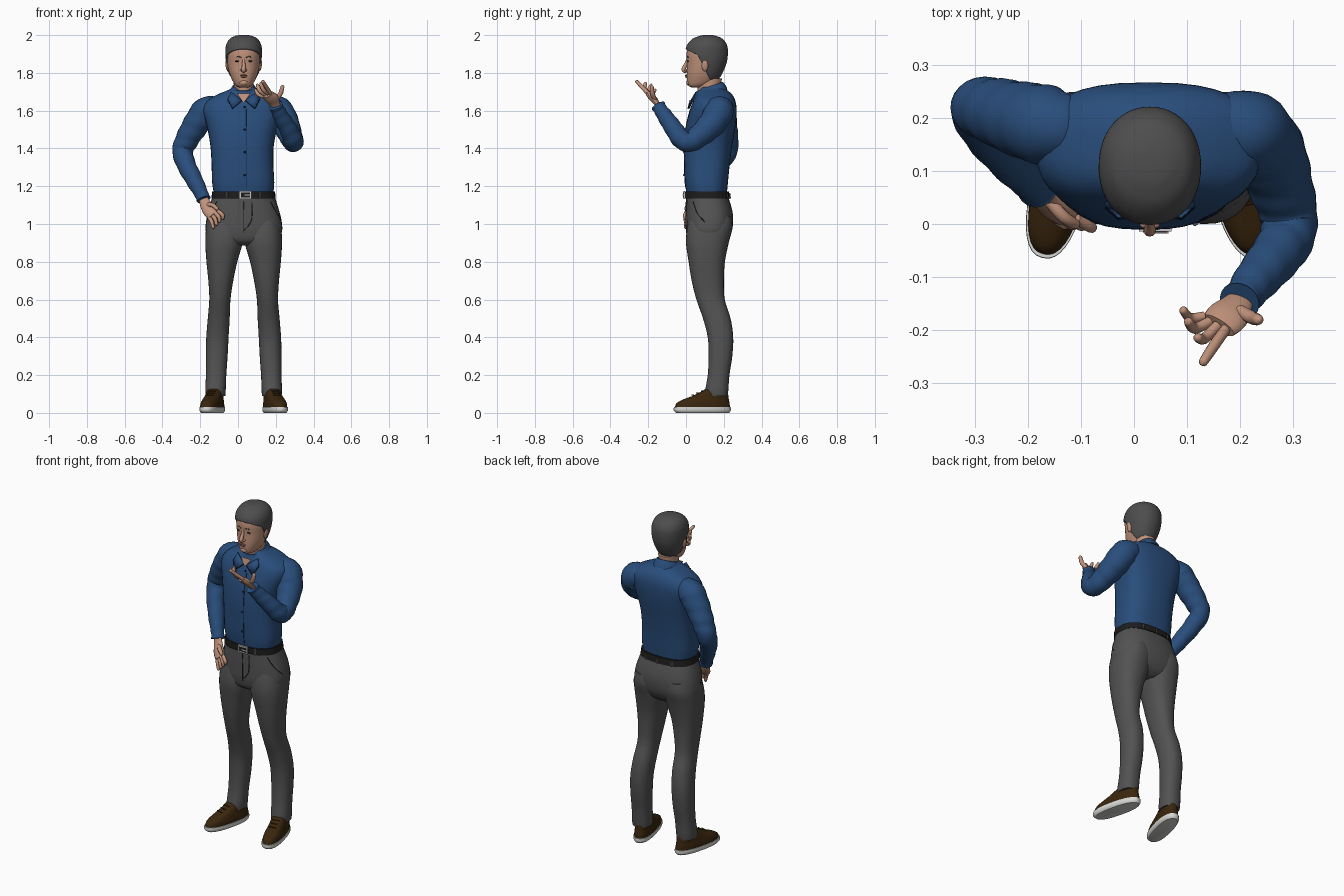
import bpy, bmesh, math
from mathutils import Vector, Matrix
from mathutils.bvhtree import BVHTree

cube = bpy.data.objects.get("Cube")
if cube:
    bpy.data.objects.remove(cube, do_unlink=True)

MID = 0.03  # body centre line in x


def material(name, r, g, b):
    mat = bpy.data.materials.new(name)
    mat.use_nodes = True
    mat.diffuse_color = (r, g, b, 1)
    shader = mat.node_tree.nodes["Principled BSDF"]
    shader.inputs["Base Color"].default_value = (r, g, b, 1)
    shader.inputs["Roughness"].default_value = 0.8
    return mat


shirt = material("shirt blue", .022, .075, .2)
navy = material("seam navy", .006, .016, .045)
grey = material("trouser grey", .085, .085, .085)
black = material("belt black", .012, .012, .013)
metal = material("buckle silver", .55, .55, .55)
skin = material("skin", .53, .29, .2)
lips = material("lip rose", .36, .15, .11)
hair_grey = material("hair grey", .075, .075, .075)
brown = material("shoe brown", .042, .019, .004)
white = material("sole white", .68, .68, .66)


def finish(name, bm, mat):
    bmesh.ops.recalc_face_normals(bm, faces=bm.faces)
    mesh = bpy.data.meshes.new(name)
    bm.to_mesh(mesh)
    bm.free()
    mesh.materials.append(mat)
    mesh.shade_smooth()
    mesh.set_sharp_from_angle(angle=math.radians(45))
    obj = bpy.data.objects.new(name, mesh)
    bpy.context.collection.objects.link(obj)
    return obj


def smooth(rows, steps):
    """Catmull-Rom interpolation of number rows."""
    out = []
    last = len(rows) - 1
    for i in range(last):
        a, b, c, d = (rows[min(max(i + k, 0), last)] for k in (-1, 0, 1, 2))
        for s in range(steps):
            t = s / steps
            out.append([q + .5 * t * (r - p + t * (2 * p - 5 * q + 4 * r - e + t * (3 * (q - r) + e - p)))
                        for p, q, r, e in zip(a, b, c, d)])
    return out + [list(rows[-1])]


def skin_rings(rings):
    """Bridge closed rings of points and cap both ends."""
    bm = bmesh.new()
    loops = [[bm.verts.new(p) for p in ring] for ring in rings]
    n = len(loops[0])
    for low, high in zip(loops, loops[1:]):
        for i in range(n):
            j = (i + 1) % n
            bm.faces.new((low[i], low[j], high[j], high[i]))
    bm.faces.new(loops[0])
    bm.faces.new(loops[-1])
    bmesh.ops.recalc_face_normals(bm, faces=bm.faces)
    return bm


def stack(rows, power=2.3, steps=4, n=36, tilt=0):
    """Level rounded sections; each row is height, x range, y range."""
    rings = []
    for z, x0, x1, y0, y1 in smooth(rows, steps):
        ring = []
        for i in range(n):
            a = math.tau * i / n
            c, s = (math.copysign(abs(v) ** (2 / power), v) for v in (math.cos(a), math.sin(a)))
            y = (y0 + y1 + s * (y1 - y0)) / 2
            ring.append((((x0 + x1) + c * (x1 - x0)) / 2, y, z + tilt * (y - .13)))
        rings.append(ring)
    return skin_rings(rings)


def limb(name, rows, mat, side=(0, 1, 0), flat=1, steps=4, n=16, folds=0):
    """Tube along a path; each row is a point and a radius."""
    path = smooth(rows, steps)
    pts = [Vector(r[:3]) for r in path]
    rings = []
    for k, p in enumerate(pts):
        t = (pts[min(k + 1, len(pts) - 1)] - pts[max(k - 1, 0)]).normalized()
        u = Vector(side)
        u = (u - t * u.dot(t)).normalized()
        v = t.cross(u) * flat
        ring = []
        for i in range(n):
            a = math.tau * i / n
            r = path[k][3] * (1 + folds * math.sin(k * 1.3 + 2 * math.sin(a)))
            ring.append(p + r * (math.cos(a) * u + math.sin(a) * v))
        rings.append(ring)
    return finish(name, skin_rings(rings), mat)


def finger(name, base, knuckle, tip, r=.0105):
    a, b, c = Vector(base), Vector(knuckle), Vector(tip)
    d = (c - b).normalized() * r
    rows = [(*a, r), (*b, r), (*(c - d), r * .85), (*(c - d * .3), r * .6), (*c, r * .15)]
    limb(name, rows, skin, side=(.5, .3, 1), steps=3, n=10)


def blob(name, centre, size, mat, turn=0):
    bm = bmesh.new()
    m = Matrix.Translation(centre) @ Matrix.Rotation(turn, 4, 'Y') @ Matrix.Diagonal((*size, 1))
    bmesh.ops.create_uvsphere(bm, u_segments=16, v_segments=10, radius=1, matrix=m)
    return finish(name, bm, mat)


def plate(name, centre, size, mat):
    bm = bmesh.new()
    bmesh.ops.create_cube(bm, size=1, matrix=Matrix.Translation(centre) @ Matrix.Diagonal((*size, 1)))
    return finish(name, bm, mat)


def seam(name, host, points, mat, r=.0022):
    """Thin line laid on the nearest surface of another part."""
    tree = BVHTree.FromPolygons([v.co for v in host.data.vertices], [p.vertices for p in host.data.polygons])
    rows = [(*tree.find_nearest(Vector(p[:3]))[0], r) for p in smooth(points, 4)]
    return limb(name, rows, mat, side=(.6, .5, .1), steps=1, n=6)


# Shirt body
torso = finish("shirt_body", stack([
    (1.15, -.125, .185, .005, .215), (1.22, -.137, .192, -.006, .222), (1.32, -.14, .187, -.01, .232),
    (1.42, -.147, .19, -.01, .246), (1.52, -.165, .212, .0, .262), (1.6, -.185, .24, .02, .268),
    (1.65, -.165, .23, .038, .262), (1.685, -.11, .17, .055, .245), (1.71, -.05, .11, .07, .215),
    (1.725, -.03, .09, .08, .19)], 2.6), shirt)
collar = finish("collar", stack([
    (1.68, -.052, .112, .035, .22), (1.705, -.043, .103, .045, .21), (1.73, -.028, .088, .055, .195)],
    2.2, tilt=.35), shirt)
for s, label in ((-1, "right"), (1, "left")):
    # Collar points
    bm = bmesh.new()
    corners = [(.068, .05, 1.7), (.008, .024, 1.655), (.06, .012, 1.61), (.085, .035, 1.66)]
    bm.faces.new([bm.verts.new((MID + s * x, y, z)) for x, y, z in corners])
    flap = finish(label + "_collar_point", bm, shirt)
    flap.modifiers.new("thickness", 'SOLIDIFY').thickness = .006
    limb(label + "_collar_edge", [(MID + s * x, y - .003, z, .002) for x, y, z in corners[1:]],
         navy, side=(.3, 1, .2), steps=1, n=6)
bm = bmesh.new()
bm.faces.new([bm.verts.new(p) for p in ((-.005, .034, 1.69), (.03, .022, 1.64), (.065, .034, 1.69))])
finish("open_neck", bm, skin)
seam("shirt_placket", torso, [(.045, -.05, z) for z in (1.18, 1.35, 1.5, 1.63)], navy, .0018)
for i in range(4):
    blob(f"button_{i}", (.036, -.011 + .009 * (i == 2) + .03 * (i == 3), 1.26 + .12 * i), (.006, .004, .006), navy)

# Sleeves
limb("right_sleeve", [
    (-.1, .18, 1.615, .055), (-.165, .187, 1.6, .075), (-.22, .2, 1.53, .07), (-.268, .215, 1.45, .062),
    (-.293, .217, 1.385, .055), (-.272, .172, 1.31, .05), (-.225, .115, 1.22, .044),
    (-.192, .078, 1.155, .036), (-.182, .066, 1.13, .038)], shirt, steps=6, n=24, folds=.025)
limb("left_sleeve", [
    (.15, .18, 1.615, .055), (.21, .178, 1.6, .077), (.25, .14, 1.535, .073), (.275, .08, 1.475, .063),
    (.292, .02, 1.436, .055), (.29, -.025, 1.45, .052), (.265, -.065, 1.505, .048),
    (.23, -.107, 1.565, .042), (.207, -.138, 1.61, .036), (.2, -.147, 1.625, .039)],
    shirt, side=(1, 0, 1), steps=6, n=24, folds=.025)

# Right hand resting on the hip
limb("right_palm", [(-.185, .07, 1.14, .024), (-.172, .055, 1.105, .03), (-.15, .03, 1.07, .036),
                    (-.13, .012, 1.045, .03)], skin, side=(1, 0, .6), flat=.5)
for i in range(4):
    finger(f"right_finger_{i}", (-.16 + .017 * i, .024 - .005 * i, 1.045 + .009 * i),
           (-.142 + .02 * i, .006 - .004 * i, 1.018 + .01 * i), (-.128 + .016 * i, -.004, .975 + .016 * i))
finger("right_thumb", (-.165, .05, 1.1), (-.135, .015, 1.1), (-.105, -.004, 1.075), .012)

# Left hand, palm up
limb("left_palm", [(.204, -.14, 1.615, .024), (.193, -.155, 1.64, .031), (.177, -.175, 1.665, .04),
                   (.16, -.192, 1.685, .036)], skin, side=(1, -.3, .1), flat=.45)
finger("left_index", (.176, -.195, 1.685), (.153, -.228, 1.72), (.128, -.266, 1.76))
finger("left_middle", (.158, -.192, 1.69), (.133, -.217, 1.712), (.118, -.215, 1.752))
finger("left_ring", (.143, -.185, 1.685), (.115, -.198, 1.705), (.1, -.182, 1.742))
finger("left_little", (.133, -.175, 1.675), (.107, -.178, 1.685), (.09, -.16, 1.715), .0095)
finger("left_thumb", (.2, -.165, 1.66), (.225, -.178, 1.69), (.238, -.182, 1.735), .0125)

# Trousers
seat = finish("trouser_seat", stack([
    (.885, -.08, .14, .05, .18), (.91, -.145, .205, .015, .215), (.96, -.171, .233, .002, .242),
    (1.02, -.168, .23, .0, .25), (1.08, -.155, .215, .0, .243), (1.16, -.13, .19, .002, .218)], 2.5), grey)
leg_rows = [
    (.09, .097, .2, .105, .22), (.12, .095, .203, .102, .224), (.2, .092, .2, .115, .23),
    (.3, .085, .2, .12, .245), (.4, .08, .198, .115, .25), (.5, .074, .19, .09, .236),
    (.6, .07, .182, .055, .205), (.7, .055, .187, .03, .2), (.8, .034, .197, .014, .206),
    (.9, .006, .203, .0, .226), (.98, .004, .198, .006, .246), (1.04, .02, .18, .02, .24)]
# Shoe sections around the ankle, toe toward the front
sole_rows = [(0, -.046, .046, -.215, .072), (.012, -.054, .054, -.228, .08), (.03, -.054, .054, -.228, .08)]
upper_rows = [(.026, -.051, .051, -.222, .076), (.05, -.05, .05, -.214, .074), (.07, -.046, .046, -.18, .07),
              (.09, -.043, .043, -.125, .067), (.115, -.04, .04, -.075, .062), (.13, -.036, .036, -.05, .055)]
for s, label in ((-1, "right"), (1, "left")):
    finish(label + "_trouser_leg",
           stack([(z, MID + s * a, MID + s * b, c, d) for z, a, b, c, d in leg_rows]), grey)
    seam(label + "_pocket", seat, [(MID + s * x, y, z) for x, y, z in
                                   ((.15, .03, 1.12), (.18, .055, 1.06), (.21, .1, 1.01))], black)
    place = Matrix.Translation((MID + s * .149, .158, 0)) @ Matrix.Rotation(s * .24, 4, 'Z')
    for part, rows, mat in (("_sole", sole_rows, white), ("_shoe", upper_rows, brown)):
        bm = stack(rows, 2.4, steps=3)
        bm.transform(place)
        finish(label + part, bm, mat)
    for i in range(3):
        lace = [place @ Vector((x, -.125 + .025 * i, .094 + .011 * i)) for x in (-.02, 0, .02)]
        limb(f"{label}_lace_{i}", [(*p, .003) for p in lace], brown, n=6)
seam("fly_seam", seat, [(.075, -.02, 1.12), (.073, -.02, 1.03), (.055, -.02, .99), (.03, -.02, .965)], black)
seam("fly_edge", seat, [(.03, -.02, 1.12), (.03, -.02, 1.04), (.03, -.02, .95)], black)

# Belt
belt = finish("belt", stack([(1.134, -.141, .2, -.008, .232), (1.172, -.137, .196, -.008, .227)],
                            2.5, steps=1), black)
for i, (x, y) in enumerate(((-.07, -.05), (.13, -.05), (-.08, .3), (.03, .3), (.14, .3))):
    seam(f"belt_loop_{i}", belt, [(x, y, 1.133), (x, y, 1.173)], grey, .006)
plate("buckle", (.04, -.01, 1.153), (.062, .009, .042), metal)
plate("buckle_opening", (.04, -.0125, 1.153), (.046, .007, .026), black)
plate("buckle_prong", (.05, -.015, 1.153), (.03, .006, .006), metal)

# Head and neck
finish("neck", stack([(1.6, -.02, .08, .075, .18), (1.68, -.02, .08, .063, .182), (1.77, -.024, .084, .06, .19)],
                     2), skin)
head_rows = [
    (1.722, .01, .05, .03, .08), (1.733, -.012, .072, .012, .12), (1.76, -.03, .09, .005, .165),
    (1.8, -.046, .106, .004, .19), (1.85, -.056, .116, .005, .209), (1.9, -.06, .12, .003, .215),
    (1.94, -.056, .116, .012, .21), (1.972, -.038, .098, .04, .188), (1.988, -.01, .07, .075, .155),
    (1.993, .015, .045, .1, .13)]
head = finish("head", stack(head_rows, 2.1, 6, 48), skin)

# Hair: grown copy of the skull, trimmed along the hairline
g = .007
bm = stack([(z + g, a - g, b + g, c - g, d + g) for z, a, b, c, d in head_rows], 2.1, 6, 48)
cuts = [(Vector(p), Vector(n)) for p, n in (((MID, 0, 1.925), (0, .5, 1)), ((MID, .1, 1.82), (0, 1, .5)),
                                           ((MID, .2, 1.765), (0, 0, 1)))]
for p, n in cuts:
    bmesh.ops.bisect_plane(bm, geom=bm.verts[:] + bm.edges[:] + bm.faces[:], plane_co=p, plane_no=n)
bare = []
for f in bm.faces:
    top, back, nape = ((f.calc_center_median() - p).dot(n) > 0 for p, n in cuts)
    if not (top or (back and nape)):
        bare.append(f)
bmesh.ops.delete(bm, geom=bare, context='FACES')
shell = finish("hair", bm, hair_grey).modifiers.new("thickness", 'SOLIDIFY')
shell.thickness = .008

# Face
limb("nose", [(MID, .008, 1.868, .007), (MID, -.001, 1.845, .009), (MID, -.012, 1.822, .0115),
              (MID, -.008, 1.811, .011), (MID, .004, 1.806, .006)], skin, side=(1, 0, 0), n=12)
blob("upper_lip", (MID, .001, 1.787), (.021, .006, .004), lips)
blob("lower_lip", (MID, .001, 1.779), (.017, .006, .005), lips)
blob("chin", (MID, .014, 1.748), (.022, .013, .015), skin)
for s, label in ((-1, "right"), (1, "left")):
    blob(label + "_nostril", (MID + s * .011, .0, 1.815), (.008, .008, .007), skin)
    blob(label + "_eye", (MID + s * .034, .011, 1.862), (.012, .004, .0045), black)
    seam(label + "_brow", head, [(MID + s * x, -.01, z) for x, z in ((.016, 1.88), (.036, 1.887), (.052, 1.88))],
         hair_grey, .0028)
    blob(label + "_ear", (MID + s * .088, .1, 1.838), (.008, .017, .03), skin, s * .15)
